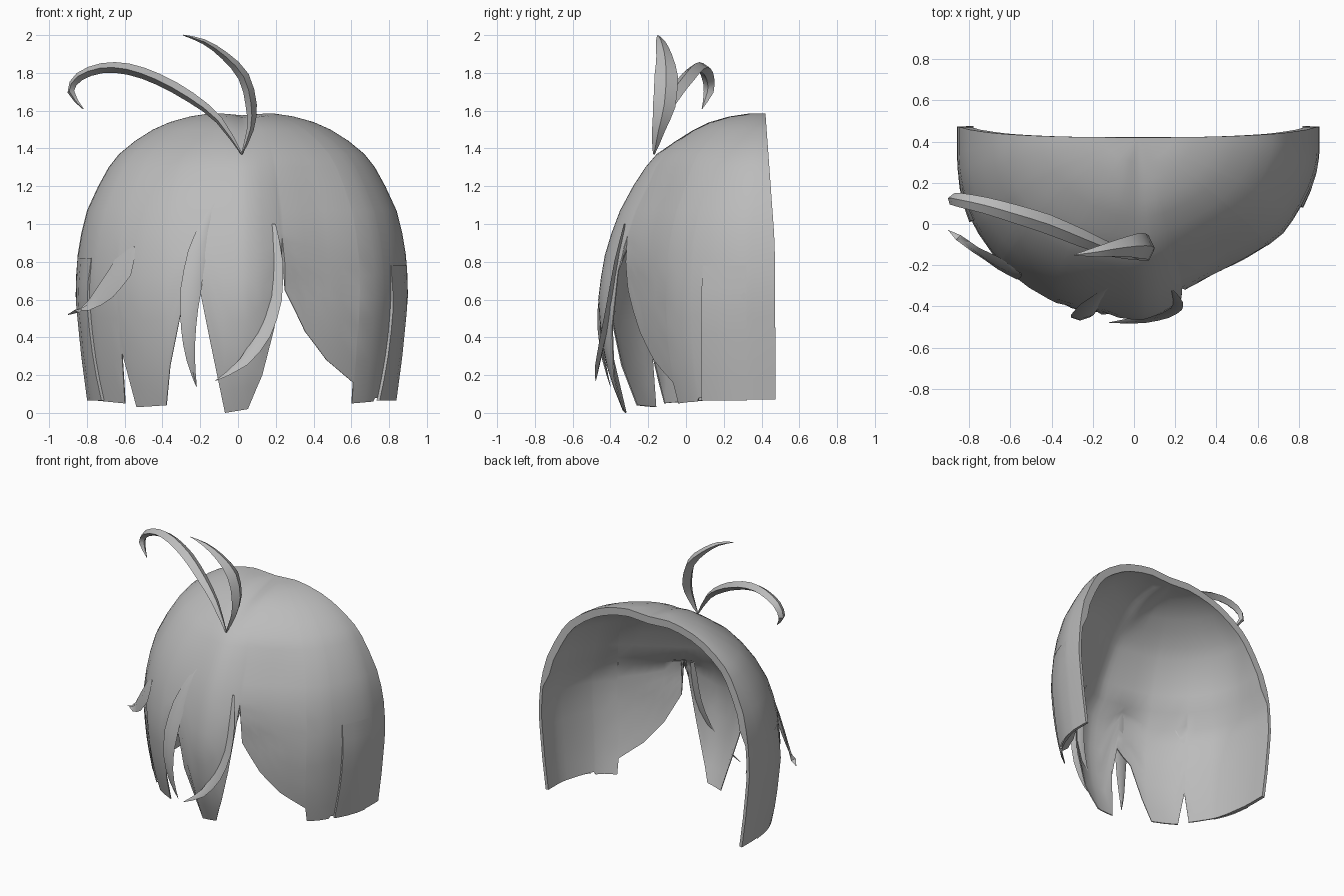
import bpy, bmesh, math
from mathutils import Vector

if "Cube" in bpy.data.objects:
    bpy.data.objects.remove(bpy.data.objects["Cube"])

hair = bpy.data.materials.new("hair grey")
hair.diffuse_color = (0.5, 0.5, 0.5, 1)
hair.use_nodes = True
hair.node_tree.nodes["Principled BSDF"].inputs["Base Color"].default_value = hair.diffuse_color


def interp(table, v):
    for (a, fa), (b, fb) in zip(table, table[1:]):
        if v <= b:
            return fa + (fb - fa) * max(0, (v - a) / (b - a))
    return table[-1][1]


def smooth(ob):
    bpy.ops.object.select_all(action='DESELECT')
    ob.select_set(True)
    bpy.context.view_layer.objects.active = ob
    bpy.ops.object.shade_smooth_by_angle(angle=math.radians(40))


def finish(name, bm):
    bmesh.ops.recalc_face_normals(bm, faces=bm.faces)
    me = bpy.data.meshes.new(name)
    bm.to_mesh(me)
    bm.free()
    me.materials.append(hair)
    ob = bpy.data.objects.new(name, me)
    bpy.context.collection.objects.link(ob)
    smooth(ob)
    return ob


# half width and front depth of the hair at each height
WIDTH = [(0, .81), (.3, .85), (.6, .88), (.8, .875), (.95, .85), (1.07, .82), (1.2, .76),
         (1.3, .705), (1.37, .65), (1.44, .565), (1.5, .47), (1.54, .38), (1.57, .27),
         (1.585, .17), (1.595, 0)]
FRONT = [(0, -.33), (.2, -.41), (.4, -.45), (.6, -.465), (.8, -.44), (.95, -.395), (1.07, -.35),
         (1.2, -.28), (1.3, -.215), (1.37, -.155), (1.44, -.06), (1.5, .03), (1.54, .11),
         (1.57, .21), (1.585, .3), (1.595, .42)]
# roundness of the cross-section, rounder on the left, flatter on the right
ROUND_LOW = [(-.4, 2.05), (-.1, 1.7), (.1, 1.5), (.25, 1.35), (.26, 1.15), (.4, 1.25),
             (.6, 1.43), (.8, 1.64)]
ROUND_TOP = [(-.4, 2.05), (-.1, 1.7), (.1, 1.45), (.25, 1.34), (.5, 1.42), (.8, 1.66)]
# lower hem with the gaps between locks: (sideways fraction, height)
HEM = [(-1, .07), (-.88, .06), (-.758, .05), (-.745, .32), (-.685, .03), (-.49, .04), (-.45, .25),
       (-.37, .53), (-.25, .64), (-.2, .4), (-.11, 0), (.04, .02), (.13, .2), (.2, .45),
       (.24, .75), (.25, .92), (.26, .65), (.39, .43), (.53, .28), (.71, .16), (.715, .05),
       (.85, .06), (.86, .08), (1, .07)]


def surface(u, z):
    w, f = interp(WIDTH, z), interp(FRONT, z)
    yc = interp([(0, .35), (1, .35), (1.595, .42)], z)
    k = interp([(.65, 1), (.95, 0)], z)
    p = interp(ROUND_LOW, u) * k + interp(ROUND_TOP, u) * (1 - k)
    p += (1.75 - p) * interp([(1.2, 0), (1.55, 1)], z)
    x = .02 + u * w
    dip = interp([(1.4, 0), (1.55, .02)], z) * math.exp(-((x - .03) / .06) ** 2)
    return Vector((x, yc - (yc - f) * max(0, 1 - abs(u) ** p) ** (1 / p), z - dip))


def back_y(z):
    return interp([(0, .475), (.9, .47), (1.595, .42)], z)


# main shell, open at the back
cols = [u for u, _ in HEM] + [s * v for s in (-1, 1) for v in (.995, .98, .95, .91, .8, .6)]
cols = sorted(set(cols + [-.3, -.05, 0, .09, .32, .46]))
cols = [-2] + cols + [2]          # 2 marks the straight back border
upper = [z for z, _ in WIDTH if z >= .95][::-1]
bm = bmesh.new()
grid = []
for c in cols:
    u = max(-1, min(1, c))
    low = interp(HEM, u)
    zs = upper + [.95 + (low - .95) * k / 8 for k in range(1, 9)]
    line = []
    for z in zs:
        co = surface(u, z)
        if abs(c) > 1:
            co.y = back_y(z)
        line.append(bm.verts.new(co))
    grid.append(line)
for a, b in zip(grid, grid[1:]):
    for i in range(len(a) - 1):
        bm.faces.new((a[i], a[i + 1], b[i + 1], b[i]))
bmesh.ops.remove_doubles(bm, verts=bm.verts, dist=.0005)
shell = finish("hair_shell", bm)
# thick at the crown, medium at the sides, thin in the hanging front locks
group = shell.vertex_groups.new(name="thickness")
for v in shell.data.vertices:
    low = interp([(.05, .12), (.2, .4)], v.co.y)
    group.add([v.index], low + (1 - low) * interp([(.9, 0), (.95, 1)], v.co.z), 'REPLACE')
solid = shell.modifiers.new("thickness", 'SOLIDIFY')
solid.thickness = .055
solid.vertex_group = "thickness"
# thicken towards the head, whichever way the normals settled
mid = min(shell.data.polygons, key=lambda f: (f.center - Vector((0, -.4, 1))).length)
solid.offset = -1 if mid.normal.y < 0 else 1
bpy.ops.object.modifier_apply(modifier=solid.name)
smooth(shell)


def strand(name, pts, widths, side, thick):
    """Tapered lock with a diamond section, swept along a smoothed path."""
    pts = [Vector(p) for p in pts]
    side = Vector(side).normalized()
    path, wid = [], []
    for i in range(len(pts) - 1):
        p0, p1, p2, p3 = pts[max(i - 1, 0)], pts[i], pts[i + 1], pts[min(i + 2, len(pts) - 1)]
        for t in (0, .5):
            path.append(.5 * (2 * p1 + (p2 - p0) * t + (2 * p0 - 5 * p1 + 4 * p2 - p3) * t * t
                              + (3 * p1 - p0 - 3 * p2 + p3) * t ** 3))
            wid.append(widths[i] * (1 - t) + widths[i + 1] * t)
    path.append(pts[-1])
    wid.append(widths[-1])
    bm = bmesh.new()
    rings = []
    for i, p in enumerate(path):
        tan = (path[min(i + 1, len(path) - 1)] - path[max(i - 1, 0)]).normalized()
        s = (side - tan * side.dot(tan)).normalized()
        n = tan.cross(s)
        w = max(wid[i], .004) / 2
        h = thick / 2 * min(1, w / (max(widths) / 2) + .05)
        rings.append([bm.verts.new(p + d) for d in (s * w, n * h, -s * w, -n * h)])
    for a, b in zip(rings, rings[1:]):
        for k in range(4):
            bm.faces.new((a[k], a[(k + 1) % 4], b[(k + 1) % 4], b[k]))
    bm.faces.new(rings[0])
    bm.faces.new(rings[-1][::-1])
    return finish(name, bm)


# two loose strands springing from the parting
strand("long_loose_strand",
       [(.02, -.17, 1.37), (-.1, -.13, 1.55), (-.25, -.07, 1.67), (-.42, 0, 1.765),
        (-.58, .05, 1.82), (-.72, .09, 1.825), (-.84, .115, 1.78), (-.885, .12, 1.7),
        (-.82, .085, 1.61)],
       [.01, .06, .085, .095, .09, .08, .07, .055, 0], (.3, 1, 0), .06)
strand("short_loose_strand",
       [(.02, -.17, 1.37), (.065, -.145, 1.5), (.07, -.115, 1.63), (.03, -.105, 1.78),
        (-.07, -.115, 1.89), (-.18, -.135, 1.965), (-.29, -.15, 2.0)],
       [.01, .07, .12, .125, .085, .05, 0], (0, 1, 0), .06)
# locks lying on the front, rooted in the shell
strand("crossing_lock",
       [(.19, -.325, 1.0), (.195, -.365, .8), (.185, -.4, .6), (.13, -.435, .42),
        (.03, -.465, .27), (-.12, -.478, .17)],
       [.02, .09, .1, .095, .06, 0], (1, -.35, 0), .03)
strand("thin_front_lock",
       [(-.1, -.285, 1.15), (-.16, -.34, 1.03), (-.215, -.395, .85), (-.25, -.44, .65),
        (-.262, -.455, .45), (-.25, -.435, .28), (-.22, -.4, .14)],
       [.01, .05, .1, .11, .08, .045, 0], (1, 0, 0), .035)
strand("left_flick",
       [(-.55, -.24, .88), (-.61, -.215, .77), (-.69, -.175, .66), (-.79, -.11, .57),
        (-.9, -.03, .52)],
       [.02, .16, .14, .07, 0], (1, -.8, .5), .03)


def side_panel(name, s, y0, top):
    """Outer layer on the side, lifted from the shell along its front edge."""
    bm = bmesh.new()
    rows = []
    for k in range(7):
        z = top + (.065 - top) * k / 6
        row = []
        for j, y in enumerate((y0, y0, y0 + .08, y0 + .16, .34)):
            u = next(v / 400 for v in range(400, 0, -1) if surface(s * v / 400, z).y <= y)
            lift = (-.003, .014, .011, .007, .002)[j] * min(1, k / 2 + .1)
            row.append(bm.verts.new(surface(s * u, z) + Vector((s * lift, -lift * .5, 0))))
        rows.append(row)
    for a, b in zip(rows, rows[1:]):
        for j in range(4):
            bm.faces.new((a[j], a[j + 1], b[j + 1], b[j]))
    finish(name, bm)


side_panel("right_side_panel", 1, .09, .78)
side_panel("left_side_panel", -1, .02, .82)
